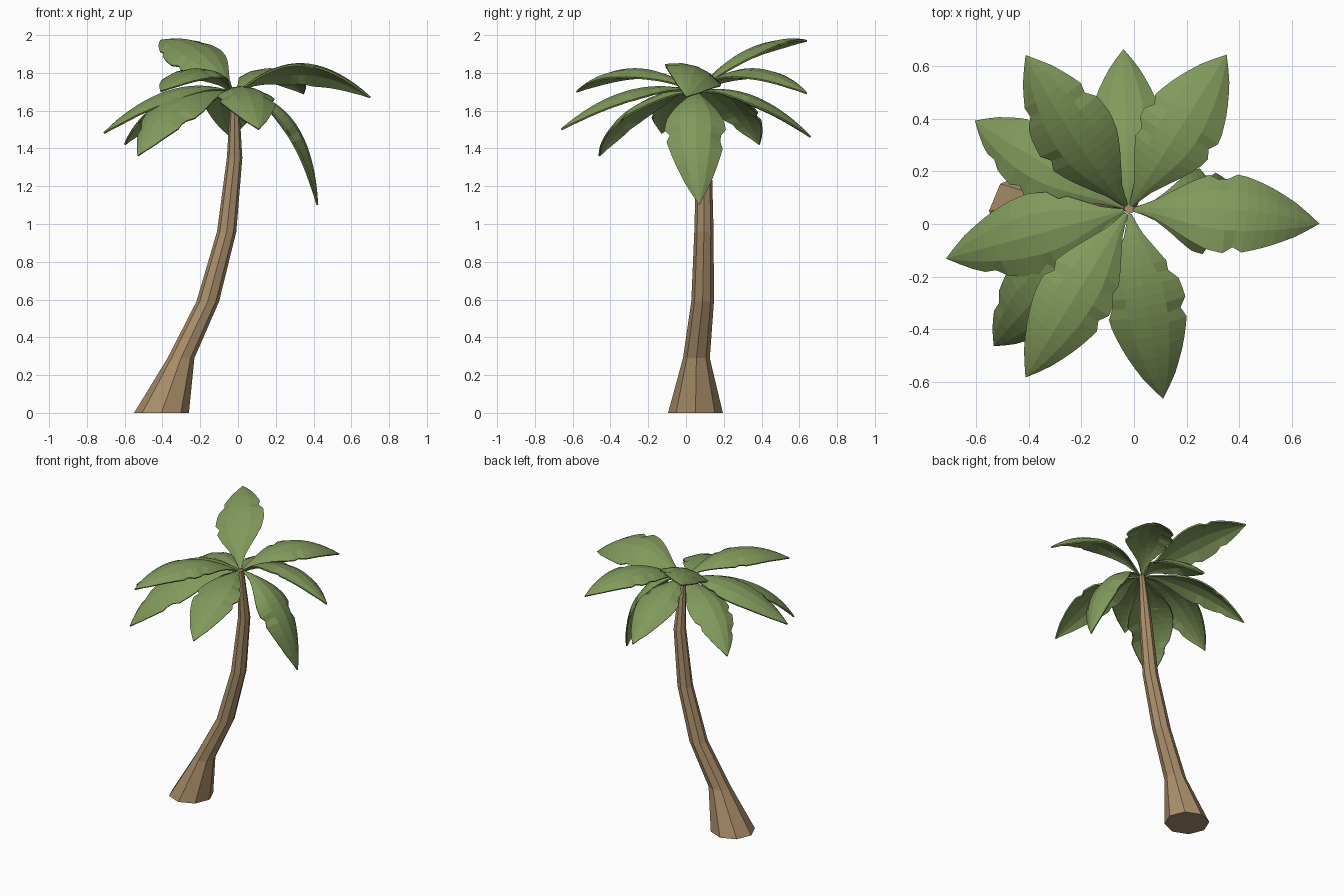
import bpy, bmesh, math, random
from mathutils import Vector

if "Cube" in bpy.data.objects:
    bpy.data.objects.remove(bpy.data.objects["Cube"])

random.seed(4)


def material(name, rgb):
    m = bpy.data.materials.new(name)
    m.diffuse_color = (*rgb, 1)
    m.use_nodes = True
    m.node_tree.nodes["Principled BSDF"].inputs["Base Color"].default_value = m.diffuse_color
    return m


bark = material("bark brown", (0.40, 0.27, 0.145))
leaf = material("leaf green", (0.22, 0.32, 0.105))


def make_object(name, bm, mat):
    bmesh.ops.recalc_face_normals(bm, faces=bm.faces)
    me = bpy.data.meshes.new(name)
    bm.to_mesh(me)
    bm.free()
    me.materials.append(mat)
    ob = bpy.data.objects.new(name, me)
    bpy.context.collection.objects.link(ob)
    return ob


# Trunk: eight-sided tapering rings along a leaning curve (x, y, z, radius)
RINGS = [(-0.405, 0.05, 0, 0.145), (-0.302, 0.055, 0.29, 0.071),
         (-0.16, 0.088, 0.59, 0.060), (-0.06, 0.095, 0.96, 0.051),
         (-0.018, 0.095, 1.35, 0.041), (-0.018, 0.058, 1.70, 0.02)]
bm = bmesh.new()
rows = [[bm.verts.new((x + r * math.cos(k * math.pi / 4),
                       y + r * math.sin(k * math.pi / 4), z)) for k in range(8)]
        for x, y, z, r in RINGS]
for a, b in zip(rows, rows[1:]):
    for k in range(8):
        j = (k + 1) % 8
        bm.faces.new((a[k], a[j], b[j], b[k]))
bm.faces.new(rows[0])
bm.faces.new(rows[-1])
make_object("trunk", bm, bark)

# Frond outline: relative half width at even steps from stem to tip
OUTLINE = [0.04, 0.2, 0.48, 0.75, 0.94, 1, 0.96, 0.83, 0.64, 0.38, 0]


def outline(t):
    i = min(int(t * 10), 9)
    f = t * 10 - i
    return OUTLINE[i] * (1 - f) + OUTLINE[i + 1] * f


def frond(name, tip, mid_z, half, roll=0.0, arch=0.045, mid_xy=None):
    """Arched leaf blade from the crown, over a middle height, to the tip."""
    tip = Vector(tip)
    flat = Vector((tip.x + 0.02, tip.y - 0.055, 0)).normalized()
    start = Vector((-0.02, 0.055, 1.70)) + flat * 0.02
    mid = (start + tip) / 2
    if mid_xy:
        mid.x, mid.y = mid_xy
    mid.z = mid_z
    ctrl = 2 * mid - (start + tip) / 2
    left = Vector((-flat.y, flat.x, 0))
    left = left * math.cos(roll) + Vector((0, 0, math.sin(roll)))
    notches = {(s, random.randint(6, 14)) for s in (-1, 1, 1)}
    bm = bmesh.new()
    n = 18
    rows = []
    for i in range(n + 1):
        t = i / n
        p = start * (1 - t) ** 2 + ctrl * 2 * t * (1 - t) + tip * t * t
        tangent = ((ctrl - start) * (1 - t) + (tip - ctrl) * t).normalized()
        normal = tangent.cross(left).normalized()
        row = []
        for u in (-1, -0.5, 0, 0.5, 1):
            w = outline(t)
            # Small torn notches along the edges
            cut = 0.85 if (u, i) in notches else 1
            row.append(bm.verts.new(p + left * (u * w * half * cut)
                                    - normal * (arch * w * u * u)))
        rows.append(row)
    for a, b in zip(rows, rows[1:]):
        for k in range(4):
            bm.faces.new((a[k], b[k], b[k + 1], a[k + 1]))
    bmesh.ops.remove_doubles(bm, verts=bm.verts, dist=0.0005)
    ob = make_object(name, bm, leaf)
    sol = ob.modifiers.new("thickness", "SOLIDIFY")
    sol.thickness = 0.01
    sol.offset = 0


# Crown of ten fronds
frond("frond_back_right", (0.35, 0.64, 1.69), 1.82, 0.155)
frond("frond_back_high", (-0.41, 0.64, 1.97), 1.92, 0.16, roll=-0.25, mid_xy=(-0.225, 0.325))
frond("frond_back", (-0.04, 0.66, 1.46), 1.67, 0.14)
frond("frond_back_left", (-0.60, 0.39, 1.42), 1.66, 0.14, mid_xy=(-0.36, 0.24))
frond("frond_left", (-0.71, -0.13, 1.48), 1.70, 0.155)
frond("frond_front_left_low", (-0.53, -0.46, 1.36), 1.63, 0.15, roll=-0.22, mid_xy=(-0.34, -0.25))
frond("frond_front_left_high", (-0.41, -0.58, 1.70), 1.82, 0.145)
frond("frond_front", (0.11, -0.66, 1.50), 1.70, 0.15)
frond("frond_right_high", (0.70, 0.0, 1.67), 1.83, 0.16, roll=-0.35, mid_xy=(0.35, 0.055))
frond("frond_right_low", (0.42, 0.07, 1.10), 1.53, 0.16, arch=0.06, mid_xy=(0.30, 0.05))
